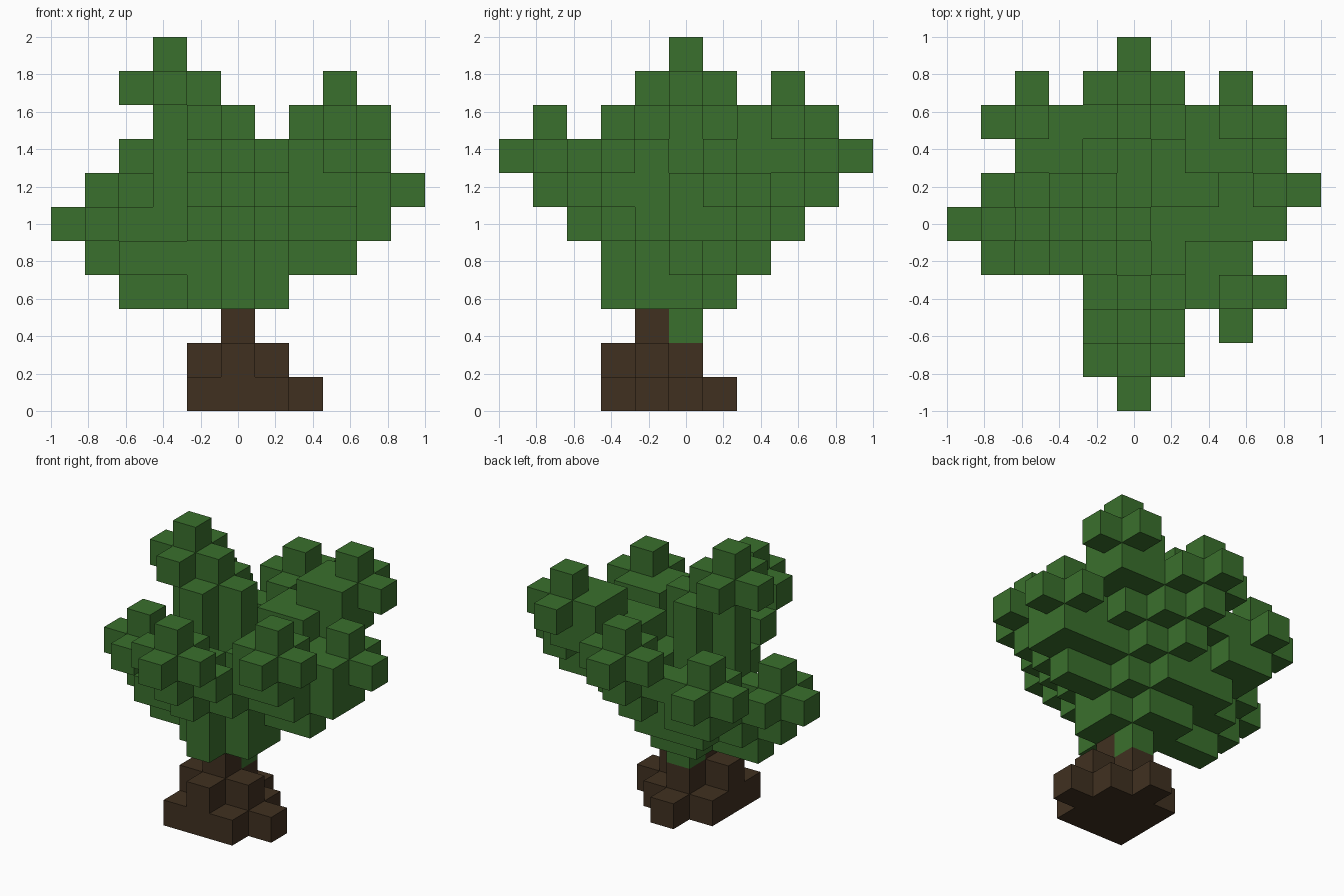
import bpy
import bmesh
from mathutils import Vector

cube = bpy.data.objects.get("Cube")
if cube:
    bpy.data.objects.remove(cube, do_unlink=True)

UNIT = 2 / 11  # edge of one block
SIDES = [Vector(d) for d in ((1, 0, 0), (-1, 0, 0), (0, 1, 0),
                             (0, -1, 0), (0, 0, 1), (0, 0, -1))]


def make_material(name, color):
    mat = bpy.data.materials.new(name)
    mat.use_nodes = True
    mat.diffuse_color = (*color, 1)
    bsdf = mat.node_tree.nodes["Principled BSDF"]
    bsdf.inputs["Base Color"].default_value = (*color, 1)
    bsdf.inputs["Roughness"].default_value = 0.9
    return mat


def step(cell, side):
    return tuple(int(c + s) for c, s in zip(cell, side))


def cluster(cell):
    """A block and its six neighbours."""
    return {cell} | {step(cell, side) for side in SIDES}


def path(start, end):
    """Blocks along a straight branch."""
    count = max(abs(e - s) for s, e in zip(start, end))
    return [tuple(int((s * count + (e - s) * i) / count) for s, e in zip(start, end))
            for i in range(count + 1)]


def build_blocks(name, cells, solid, mat):
    """Mesh the outer faces of a set of blocks."""
    bm = bmesh.new()
    for cell in sorted(cells):
        middle = Vector(cell) + Vector((0, 0, 0.5))
        for side in SIDES:
            if step(cell, side) in solid:
                continue
            u = Vector((side.y, side.z, side.x))
            v = side.cross(u)
            corners = [(-u - v), (u - v), (u + v), (-u + v)]
            bm.faces.new([bm.verts.new((middle + (side + c) / 2) * UNIT)
                          for c in corners])
    bmesh.ops.remove_doubles(bm, verts=bm.verts, dist=UNIT / 100)
    mesh = bpy.data.meshes.new(name)
    bm.to_mesh(mesh)
    bm.free()
    mesh.materials.append(mat)
    obj = bpy.data.objects.new(name, mesh)
    bpy.context.collection.objects.link(obj)
    return obj


# Trunk: a column flaring into a square foot with two roots
trunk = cluster((0, -1, 1)) | {(x, y, 0) for x in (-1, 0, 1) for y in (-2, -1, 0)}
trunk |= {(2, -1, 0), (0, 1, 0)}

# Foliage: leafy branches spreading from the fork to their tips
fork, crown = (0, -1, 3), (0, 0, 4)
branches = [
    (fork, (-2, 0, 9)),
    (fork, (3, 3, 8)),
    (fork, (0, -4, 7)),
    (fork, (0, 4, 7)),
    (fork, (3, -2, 7)),
    (fork, (-3, 3, 6)),
    (crown, (4, 1, 6)),
    (crown, (-4, 0, 5)),
]
foliage = set()
for start, tip in branches:
    for cell in path(start, tip):
        foliage |= cluster(cell)
foliage -= trunk

solid = trunk | foliage
build_blocks("trunk", trunk, solid, make_material("bark brown", (0.051, 0.030, 0.0145)))
build_blocks("foliage", foliage, solid, make_material("leaf green", (0.042, 0.162, 0.026)))
